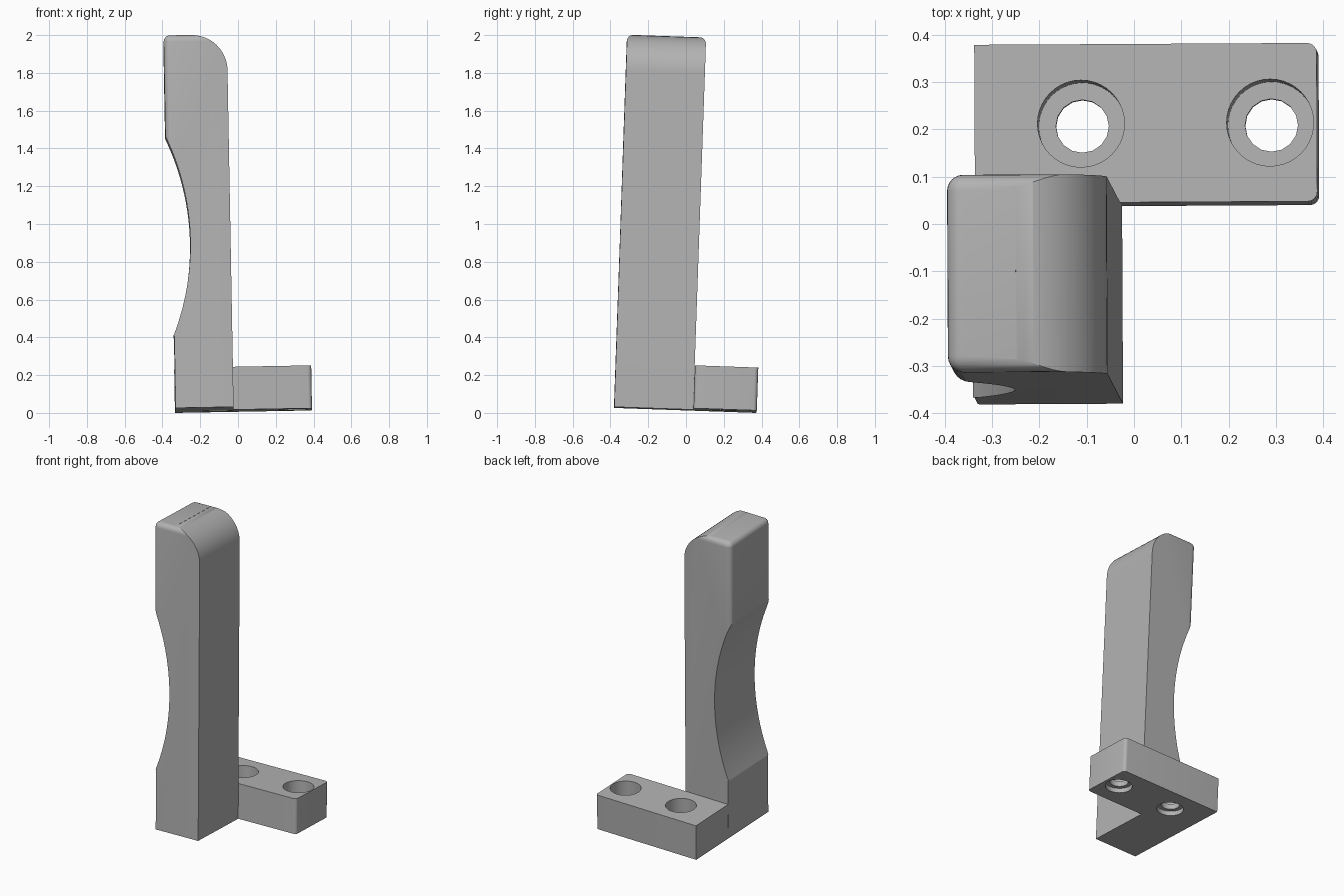
import bpy, bmesh, math
from mathutils import Euler, Matrix, Vector

if "Cube" in bpy.data.objects:
    bpy.data.objects.remove(bpy.data.objects["Cube"], do_unlink=True)

grey = bpy.data.materials.new("light_grey")
grey.use_nodes = True
colour = (0.45, 0.45, 0.45, 1)
grey.diffuse_color = colour
grey.node_tree.nodes["Principled BSDF"].inputs["Base Color"].default_value = colour

# The whole bracket leans a little
LEAN = Matrix.Translation((0, 0, 0.019)) @ Euler((-0.035, -0.018, 0.0055)).to_matrix().to_4x4()


def make_object(name, bm):
    bmesh.ops.recalc_face_normals(bm, faces=bm.faces)
    mesh = bpy.data.meshes.new(name)
    bm.to_mesh(mesh)
    bm.free()
    mesh.materials.append(grey)
    obj = bpy.data.objects.new(name, mesh)
    bpy.context.collection.objects.link(obj)
    return obj


def box(name, low, high, radius, segments, rounded):
    """Box whose edges passing the 'rounded' test (on midpoint) are filleted."""
    low, high = Vector(low), Vector(high)
    bm = bmesh.new()
    bmesh.ops.create_cube(bm, size=1)
    for v in bm.verts:
        v.co = [a + (c + 0.5) * (b - a) for a, b, c in zip(low, high, v.co)]
    edges = [e for e in bm.edges if rounded((e.verts[0].co + e.verts[1].co) / 2)]
    bmesh.ops.bevel(bm, geom=edges, offset=radius, segments=segments,
                    profile=0.5, affect='EDGES')
    return make_object(name, bm)


def prism(name, outline, y0, y1):
    bm = bmesh.new()
    face = bm.faces.new([bm.verts.new((x, y0, z)) for x, z in outline])
    grown = bmesh.ops.extrude_face_region(bm, geom=[face])["geom"]
    bmesh.ops.translate(bm, vec=(0, y1 - y0, 0),
                        verts=[g for g in grown if isinstance(g, bmesh.types.BMVert)])
    return make_object(name, bm)


def cylinder(name, x, y, z0, z1, radius, sides):
    bm = bmesh.new()
    bmesh.ops.create_cone(bm, cap_ends=True, segments=sides, radius1=radius, radius2=radius,
                          depth=z1 - z0, matrix=Matrix.Translation((x, y, (z0 + z1) / 2)))
    return make_object(name, bm)


def combine(obj, tool, operation):
    """Apply a boolean and discard the helper."""
    mod = obj.modifiers.new("shape", 'BOOLEAN')
    mod.operation, mod.solver, mod.object = operation, 'EXACT', tool
    graph = bpy.context.evaluated_depsgraph_get()
    mesh = bpy.data.meshes.new_from_object(obj.evaluated_get(graph))
    obj.modifiers.clear()
    obj.data = mesh
    bpy.data.objects.remove(tool, do_unlink=True)


def arc(cx, cz, radius, start, end, steps):
    return [(cx + radius * math.cos(start + (end - start) * i / steps),
             cz + radius * math.sin(start + (end - start) * i / steps))
            for i in range(steps + 1)]


LEFT, FRONT, MID, BACK, TOP = -0.332, -0.38, 0.038, 0.373, 1.975

# Post: softened block trimmed by a side outline with a hollow and a round shoulder
post = box("post", (-0.36, FRONT, -0.2), (0.1, MID, TOP), 0.034, 6,
           lambda m: (m.x < -0.3 and m.z > 0) or (m.z > TOP - 0.01 and m.x < 0))
hollow, waist, shoulder = 1.33, 0.884, 0.19
lower = -math.asin(0.5 / hollow)
upper = math.asin(0.656 / hollow)
outline = [(LEFT, 0), (-0.025, 0)]
outline += arc(-0.025 - shoulder, TOP - 0.001 - shoulder, shoulder, 0, math.pi / 2, 16)
outline += [(-0.025 - shoulder, TOP + 0.1), (-0.45, TOP + 0.1), (-0.45, 1.54)]
outline += arc(-0.238 - hollow, waist, hollow, upper, lower, 32)
outline += [(LEFT, waist - 0.502)]
combine(post, prism("post_outline", outline, FRONT - 0.1, MID + 0.1), 'INTERSECT')

# Mounting plate with two stepped screw holes
THICK = 0.227
plate = box("mounting_plate", (LEFT, MID, 0), (0.392, BACK, THICK), 0.02, 5,
            lambda m: m.x > 0.3 and 0.05 < m.z < 0.2)
for x in (-0.107, 0.293):
    for z0, z1, radius, sides in ((-0.1, 0.4, 0.056, 16),
                                  (0.065, 0.4, 0.092, 40),
                                  (-0.1, 0.03, 0.08, 40)):
        combine(plate, cylinder("hole_cutter", x, 0.205, z0, z1, radius, sides), 'DIFFERENCE')

for obj in (post, plate):
    obj.data.transform(LEAN)
    bpy.ops.object.select_all(action='DESELECT')
    obj.select_set(True)
    bpy.context.view_layer.objects.active = obj
    bpy.ops.object.shade_smooth_by_angle(angle=math.radians(28))
